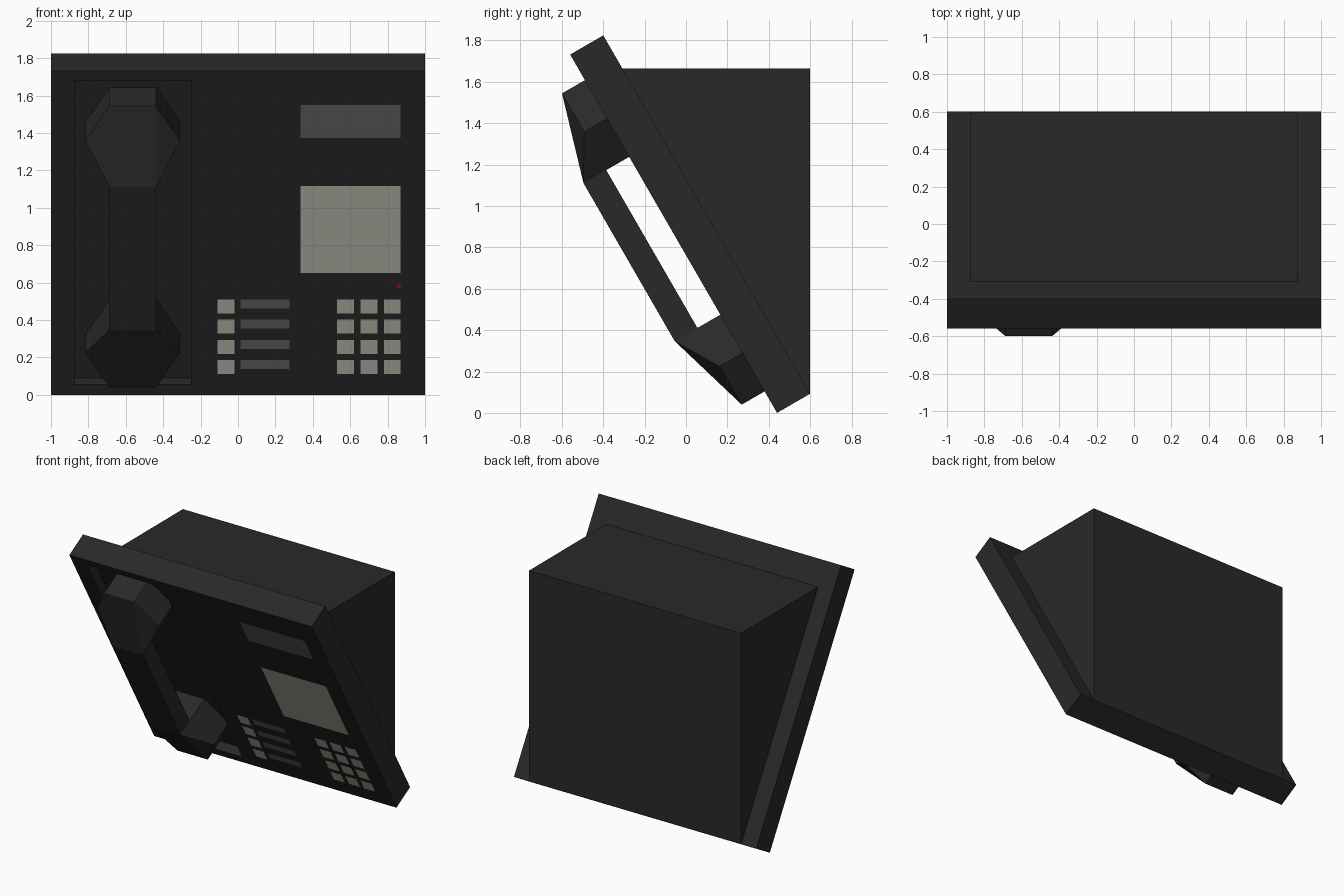
import bpy, bmesh, math
from mathutils import Matrix

if "Cube" in bpy.data.objects:
    bpy.data.objects.remove(bpy.data.objects["Cube"])

# Panel frame: local x = right, y = up the slope, z = out of the front face
PANEL = Matrix.Translation((0, 0.44, 0)) @ Matrix.Rotation(math.radians(120), 4, 'X')


def material(name, rgb):
    m = bpy.data.materials.new(name)
    m.diffuse_color = (*rgb, 1)
    m.use_nodes = True
    m.node_tree.nodes["Principled BSDF"].inputs["Base Color"].default_value = m.diffuse_color
    return m


DARK = material("dark_plastic", (0.022, 0.022, 0.022))
GREY = material("grey_label", (0.13, 0.13, 0.13))
PALE = material("pale_key", (0.52, 0.52, 0.45))
RED = material("red_lamp", (0.45, 0.01, 0.01))


def finish(name, bm, mat, matrix=None):
    bmesh.ops.recalc_face_normals(bm, faces=bm.faces)
    if matrix:
        bm.transform(matrix)
    me = bpy.data.meshes.new(name)
    bm.to_mesh(me)
    bm.free()
    me.materials.append(mat)
    ob = bpy.data.objects.new(name, me)
    bpy.context.collection.objects.link(ob)
    return ob


def decal(name, points, mat):
    """Flat marking lying just above the panel face."""
    bm = bmesh.new()
    bm.faces.new([bm.verts.new((x, y, 0.002)) for x, y in points])
    finish(name, bm, mat, None)
    ob = bpy.data.objects[name]
    ob.data.transform(PANEL)


def rect(name, x0, x1, y0, y1, mat):
    decal(name, [(x0, y0), (x1, y0), (x1, y1), (x0, y1)], mat)


# Sloping front panel with a sunken handset bay
bm = bmesh.new()
bmesh.ops.create_cube(bm, size=1, matrix=Matrix.Translation((0, 1, -0.0925))
                      @ Matrix.Diagonal((2, 2, 0.185, 1)))
front = max(bm.faces, key=lambda f: f.calc_center_median().z)
bmesh.ops.inset_region(bm, faces=[front], thickness=0.1)
for v in front.verts:
    v.co.x = -0.875 if v.co.x < 0 else -0.25
    v.co.y = 0.064 if v.co.y < 1 else 1.94
bay = bmesh.ops.extrude_face_region(bm, geom=[front])["geom"]
for v in bay:
    if isinstance(v, bmesh.types.BMVert):
        v.co.z = -0.07
if front.is_valid:
    bm.faces.remove(front)
finish("front_panel", bm, DARK, PANEL)

# Wedge-shaped housing behind the panel
bm = bmesh.new()
ends = [[bm.verts.new((x, y, z)) for y, z in
         [(-0.308, 1.665), (0.6, 1.665), (0.6, 0.0925)]] for x in (-0.875, 0.875)]
for e in ends:
    bm.faces.new(e)
for i in range(3):
    j = (i + 1) % 3
    bm.faces.new((ends[0][i], ends[0][j], ends[1][j], ends[1][i]))
finish("rear_housing", bm, DARK)

# Handset: two hexagonal ends joined by a square handle
bm = bmesh.new()
CX, LOW, HIGH = -0.5625, 0.128, 0.255
grips = []
for centre, s in ((1.643, 1), (0.334, -1)):
    # hexagon, starting at the inner edge next to the handle
    hexa = [(-0.125, -0.214), (0.125, -0.214), (0.2525, 0),
            (0.125, 0.214), (-0.125, 0.214), (-0.2525, 0)]

    def ring(heights):
        return [bm.verts.new((CX + x, centre + s * y, h)) for (x, y), h in zip(hexa, heights)]
    base = ring([-0.07] * 6)
    top = ring([HIGH, HIGH, LOW, LOW, LOW, LOW])
    mid = ring([LOW, LOW])
    bm.faces.new(base)
    bm.faces.new((base[0], base[1], mid[1], mid[0]))
    bm.faces.new((base[1], base[2], top[2], top[1], mid[1]))
    bm.faces.new((base[5], base[0], mid[0], top[0], top[5]))
    for i in (2, 3, 4):
        bm.faces.new((base[i], base[i + 1], top[i + 1], top[i]))
    bm.faces.new((top[0], top[1], top[3], top[4]))
    bm.faces.new((top[1], top[2], top[3]))
    bm.faces.new((top[0], top[4], top[5]))
    grips.append((mid[0], mid[1], top[1], top[0]))
for i in range(4):
    j = (i + 1) % 4
    bm.faces.new((grips[0][i], grips[0][j], grips[1][j], grips[1][i]))
finish("handset", bm, DARK, PANEL)

# Display, index card and lamp
rect("display", 0.335, 0.87, 1.587, 1.791, GREY)
rect("index_card", 0.335, 0.87, 0.753, 1.291, PALE)
decal("lamp", [(0.842, 0.68), (0.878, 0.68), (0.86, 0.653)], RED)

# Keypad, memory keys and their labels
for row in range(4):
    y = 0.129 + 0.1245 * row
    for col, x in enumerate((0.53, 0.655, 0.78)):
        rect(f"number_key_{row}_{col}", x, x + 0.09, y, y + 0.087, PALE)
    rect(f"memory_key_{row}", -0.11, -0.02, y, y + 0.087, PALE)
    rect(f"memory_label_{row}", 0.014, 0.276, y + 0.031, y + 0.087, GREY)
